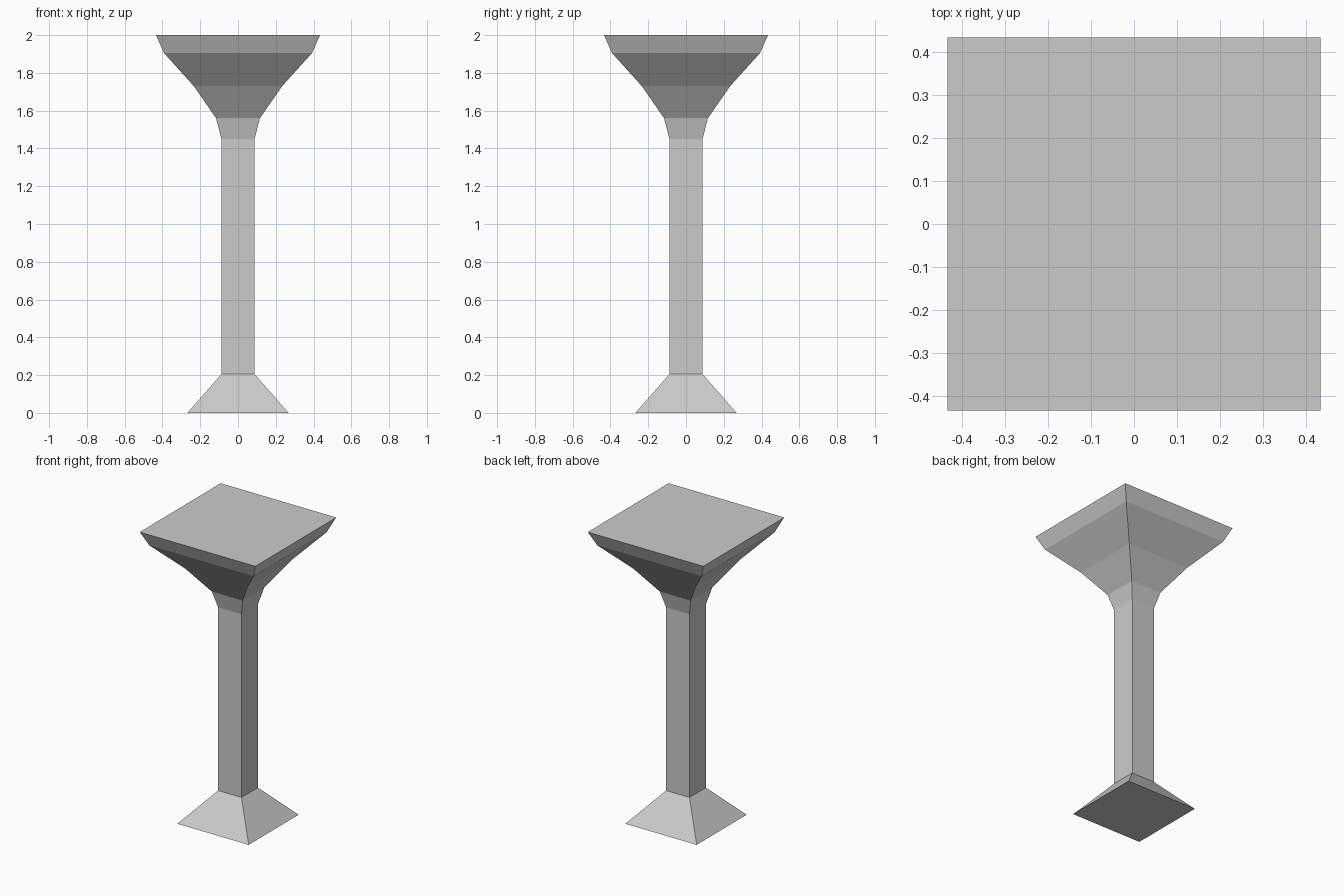
import bpy, bmesh

if "Cube" in bpy.data.objects:
    bpy.data.objects.remove(bpy.data.objects["Cube"])

# Square column profile: (height, half width)
PROFILE = [
    (0.00, 0.268),   # foot
    (0.205, 0.088),  # shaft bottom
    (1.45, 0.088),   # shaft top
    (1.56, 0.116),   # flared capital
    (1.73, 0.234),
    (1.905, 0.392),
    (2.00, 0.434),   # top slab edge
]


def square_loft(name, profile):
    bm = bmesh.new()
    corners = [(-1, -1), (1, -1), (1, 1), (-1, 1)]
    rings = [[bm.verts.new((x * h, y * h, z)) for x, y in corners]
             for z, h in profile]
    for low, high in zip(rings, rings[1:]):
        for i in range(4):
            j = (i + 1) % 4
            bm.faces.new((low[i], low[j], high[j], high[i]))
    bm.faces.new(rings[0][::-1])
    bm.faces.new(rings[-1])
    mesh = bpy.data.meshes.new(name)
    bm.to_mesh(mesh)
    bm.free()
    obj = bpy.data.objects.new(name, mesh)
    bpy.context.collection.objects.link(obj)
    return obj


# Pedestal column: foot, shaft and capital in one closed surface
square_loft("pedestal_column", PROFILE)
